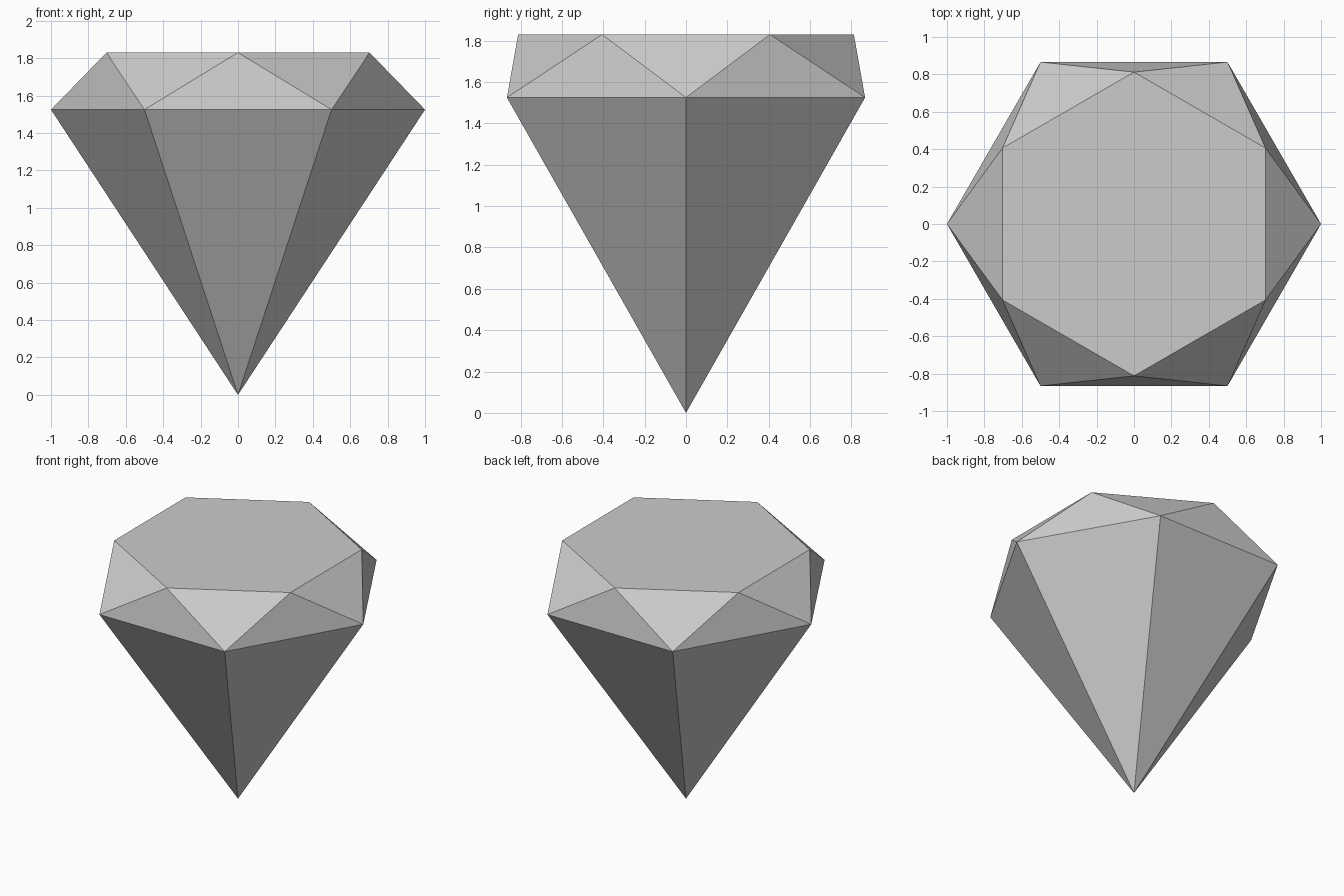
import bpy
import bmesh
from math import cos, sin, radians

cube = bpy.data.objects.get("Cube")
if cube:
    bpy.data.objects.remove(cube, do_unlink=True)

SIDES = 6
GIRDLE_Z, TABLE_Z = 1.525, 1.83
GIRDLE_R, TABLE_R = 1.0, 0.812

# Single stone colour
stone = bpy.data.materials.new("light_grey_stone")
stone.use_nodes = True
colour = (0.6, 0.6, 0.6, 1.0)
stone.diffuse_color = colour
stone.node_tree.nodes["Principled BSDF"].inputs["Base Color"].default_value = colour


def ring(bm, radius, z, turn):
    """Regular ring of vertices, turned by a fraction of one side."""
    step = radians(360 / SIDES)
    return [bm.verts.new((radius * cos((i + turn) * step),
                          radius * sin((i + turn) * step), z))
            for i in range(SIDES)]


bm = bmesh.new()
tip = bm.verts.new((0, 0, 0))
girdle = ring(bm, GIRDLE_R, GIRDLE_Z, 0)
table = ring(bm, TABLE_R, TABLE_Z, 0.5)

for i in range(SIDES):
    j = (i + 1) % SIDES
    # Pavilion facet down to the tip
    bm.faces.new((tip, girdle[j], girdle[i]))
    # Crown facets: one standing on the girdle, one hanging from the table
    bm.faces.new((girdle[i], girdle[j], table[i]))
    bm.faces.new((table[i], girdle[j], table[j]))
# Flat table on top
bm.faces.new(table)

bmesh.ops.recalc_face_normals(bm, faces=bm.faces[:])
mesh = bpy.data.meshes.new("gemstone")
bm.to_mesh(mesh)
bm.free()
mesh.materials.append(stone)

gemstone = bpy.data.objects.new("gemstone", mesh)
bpy.context.collection.objects.link(gemstone)
